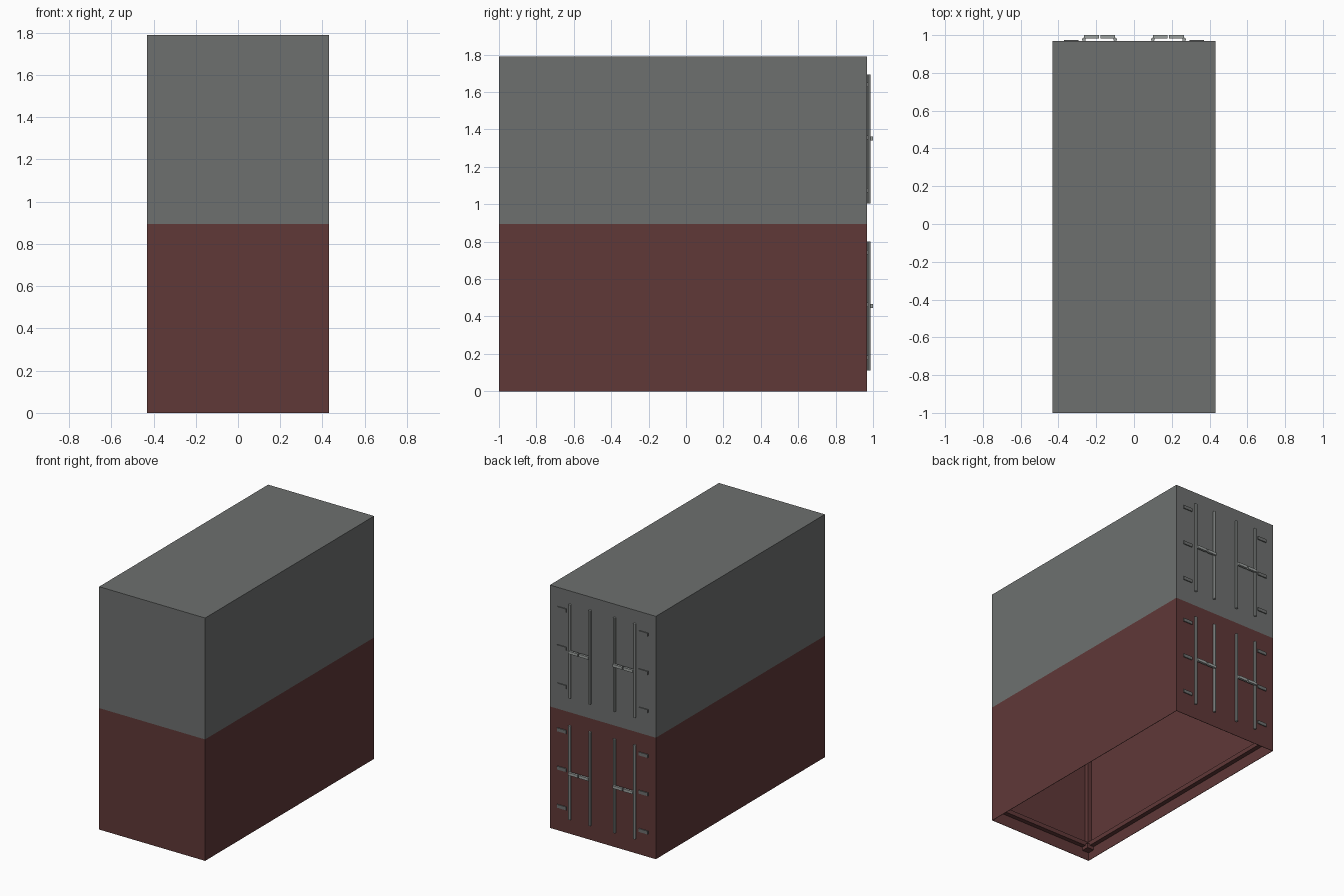
import bpy, bmesh, math

if "Cube" in bpy.data.objects:
    bpy.data.objects.remove(bpy.data.objects["Cube"])

H = 0.895                 # height of one container
X, Y0, Y1 = 0.432, -1.0, 0.968


def material(name, rgb):
    m = bpy.data.materials.new(name)
    m.diffuse_color = (*rgb, 1)
    m.use_nodes = True
    m.node_tree.nodes["Principled BSDF"].inputs["Base Color"].default_value = m.diffuse_color
    return m


GREY = material("container_grey", (0.155, 0.163, 0.159))
RED = material("container_red", (0.115, 0.040, 0.039))
STEEL = material("rod_steel", (0.34, 0.36, 0.35))


def add_box(bm, x0, x1, y0, y1, z0, z1):
    vs = bmesh.ops.create_cube(bm, size=1)["verts"]
    for v in vs:
        v.co.x = x1 if v.co.x > 0 else x0
        v.co.y = y1 if v.co.y > 0 else y0
        v.co.z = z1 if v.co.z > 0 else z0
    return vs


def finish(bm, name, mat):
    me = bpy.data.meshes.new(name)
    bm.to_mesh(me)
    bm.free()
    me.materials.append(mat)
    ob = bpy.data.objects.new(name, me)
    bpy.context.collection.objects.link(ob)
    return ob


def container(tag, z, paint):
    # shell, open at the bottom
    bm = bmesh.new()
    add_box(bm, -X, X, Y0, Y1, z, z + H)
    low = [f for f in bm.faces if f.normal.z < -0.5 or
           all(abs(v.co.z - z) < 1e-5 for v in f.verts)]
    bmesh.ops.delete(bm, geom=low, context='FACES_ONLY')
    shell = finish(bm, tag + "_shell", paint)
    mod = shell.modifiers.new("wall", 'SOLIDIFY')
    mod.thickness = 0.004
    mod.offset = -1

    # inner frame: corner posts, foot blocks and rails
    bm = bmesh.new()
    p, e, b = 0.033, 0.003, 0.085
    x, ya, yb = X - e, Y0 + e, Y1 - e
    for s in (-1, 1):
        xs = sorted((s * x, s * (x - p)))
        xf = sorted((s * x, s * (x - 0.055)))
        for ys, yf in (((ya, ya + p), (ya, ya + 0.055)),
                       ((yb - p, yb), (yb - 0.055, yb))):
            add_box(bm, *xs, *ys, z + b, z + H - e)
            add_box(bm, *xf, *yf, z + b - 0.025, z + b + 0.01)
        for z0 in (z + b, z + H - e - p):
            add_box(bm, *xs, ya, yb, z0, z0 + p)
    for z0 in (z + b, z + H - e - p):
        add_box(bm, -x, x, ya, ya + p, z0, z0 + p)
        add_box(bm, -x, x, yb - p, yb, z0, z0 + p)
    finish(bm, tag + "_inner_frame", paint)

    # door locking rods
    bm = bmesh.new()
    for rx in (-0.265, -0.1, 0.1, 0.265):
        vs = bmesh.ops.create_cone(bm, cap_ends=True, segments=8, radius1=0.01,
                                   radius2=0.01, depth=0.69)["verts"]
        bmesh.ops.translate(bm, verts=vs, vec=(rx, 0.977, z + 0.455))
    finish(bm, tag + "_door_rods", STEEL)

    # door handles, two between each pair of rods
    bm = bmesh.new()
    for a, c in ((0.1, 0.177), (0.185, 0.264)):
        for s in (-1, 1):
            add_box(bm, *sorted((s * a, s * c)), 0.983, 1.0, z + 0.446, z + 0.466)
    finish(bm, tag + "_door_handles", STEEL)

    # hinge plates
    bm = bmesh.new()
    for s in (-1, 1):
        for hz in (0.18, 0.462, 0.744):
            add_box(bm, *sorted((s * 0.295, s * 0.37)), Y1 - 0.001, Y1 + 0.007,
                    z + hz - 0.012, z + hz + 0.012)
    finish(bm, tag + "_hinges", GREY)


container("lower_container", 0.0, RED)
container("upper_container", H, GREY)
